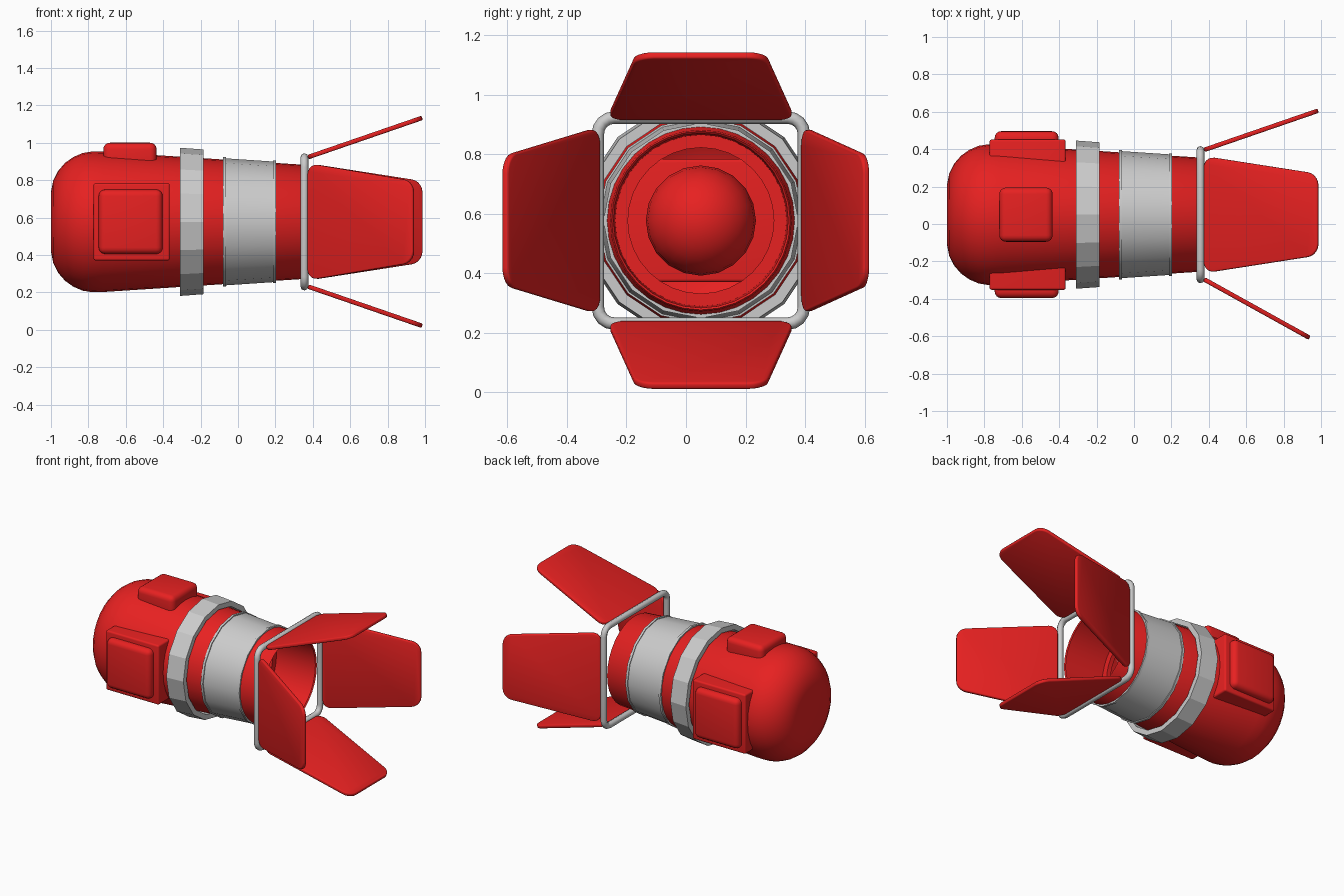
import bpy, bmesh, math
from mathutils import Vector, Matrix

if "Cube" in bpy.data.objects:
    bpy.data.objects.remove(bpy.data.objects["Cube"])

CY, CZ = 0.05, 0.577          # lamp axis runs along x through here
red = bpy.data.materials.new("red_paint")
red.diffuse_color = (0.8, 0.015, 0.015, 1)
red.use_nodes = True
red.node_tree.nodes["Principled BSDF"].inputs["Base Color"].default_value = red.diffuse_color


def finish(name, bm, mat=None, angle=35):
    bmesh.ops.recalc_face_normals(bm, faces=bm.faces)
    me = bpy.data.meshes.new(name)
    bm.to_mesh(me)
    bm.free()
    ob = bpy.data.objects.new(name, me)
    bpy.context.collection.objects.link(ob)
    if mat:
        me.materials.append(mat)
    bpy.ops.object.select_all(action='DESELECT')
    ob.select_set(True)
    bpy.context.view_layer.objects.active = ob
    bpy.ops.object.shade_smooth_by_angle(angle=math.radians(angle))
    return ob


def lathe(name, profile, sides, mat=None, closed=True, angle=35):
    """Spin an (x, radius) profile around the lamp axis."""
    bm = bmesh.new()
    vs = [bm.verts.new((x, CY, CZ + r)) for x, r in profile]
    pairs = list(zip(vs, vs[1:])) + ([(vs[-1], vs[0])] if closed else [])
    edges = [bm.edges.new(p) for p in pairs]
    bmesh.ops.spin(bm, geom=vs + edges, cent=(0, CY, CZ), axis=(1, 0, 0),
                   angle=math.tau, steps=sides, use_merge=True)
    bmesh.ops.remove_doubles(bm, verts=bm.verts, dist=1e-4)
    return finish(name, bm, mat, angle)


def box(name, lo, hi, bevel):
    lo, hi = Vector(lo), Vector(hi)
    bm = bmesh.new()
    bmesh.ops.create_cube(bm, size=1, matrix=Matrix.Translation((lo + hi) / 2)
                          @ Matrix.Diagonal((*(hi - lo), 1)))
    bmesh.ops.bevel(bm, geom=bm.edges[:], offset=bevel, segments=4,
                    profile=0.5, affect='EDGES')
    return finish(name, bm, red)


# Hollow housing: domed back, tapering barrel, recessed front lip
lathe("housing", [
    (-1.0, 0), (-1.0, 0.16), (-0.988, 0.22), (-0.962, 0.272), (-0.925, 0.315),
    (-0.88, 0.347), (-0.83, 0.368), (-0.78, 0.376), (-0.72, 0.375),
    (0.355, 0.305), (0.362, 0.3), (0.355, 0.293), (0.06, 0.288), (0.06, 0.245),
    (0.03, 0.245), (0.03, 0.308), (-0.78, 0.355), (-0.88, 0.325),
    (-0.95, 0.255), (-0.98, 0.16), (-0.98, 0)], 32, red, closed=False)

# Faceted clamp ring and sleeve with thin end rims
lathe("clamp_ring", [(-0.31, 0.396), (-0.185, 0.387), (-0.185, 0.352),
                     (-0.31, 0.36)], 16, angle=15)
lathe("sleeve", [(-0.075, 0.34), (0.195, 0.322), (0.195, 0.305),
                 (-0.075, 0.32)], 16, angle=25)
for name, x, r in (("rear_rim", -0.073, 0.346), ("front_rim", 0.195, 0.328)):
    lathe(name, [(x - 0.008, r), (x + 0.008, r), (x + 0.008, r - 0.03),
                 (x - 0.008, r - 0.03)], 16, angle=25)

# Bulb
bm = bmesh.new()
bmesh.ops.create_uvsphere(bm, u_segments=20, v_segments=12, radius=0.185,
                          matrix=Matrix.Translation((-0.2, CY, CZ))
                          @ Matrix.Rotation(math.pi / 2, 4, 'Y'))
finish("bulb", bm, red)

# Top box, and side boxes that pass right through the housing
box("top_box", (-0.72, CY - 0.145, 0.84), (-0.435, CY + 0.145, 1.0), 0.035)
box("side_plate", (-0.772, CY - 0.402, 0.37), (-0.365, CY + 0.402, 0.784), 0.012)
box("side_cover", (-0.745, CY - 0.446, 0.405), (-0.403, CY + 0.446, 0.75), 0.035)

# Rounded square frame carrying the flaps
H, R = 0.346, 0.055
cu = bpy.data.curves.new("flap_frame", 'CURVE')
cu.dimensions = '3D'
cu.bevel_depth, cu.bevel_resolution = 0.021, 2
pts = []
for q in range(4):
    a0 = q * math.pi / 2
    c = Matrix.Rotation(a0, 2) @ Vector((H - R, H - R))
    for k in range(5):
        a = a0 + k * math.pi / 8
        pts.append((0.355, CY + c.x + R * math.cos(a), CZ + c.y + R * math.sin(a), 1))
sp = cu.splines.new('POLY')
sp.points.add(len(pts) - 1)
for p, co in zip(sp.points, pts):
    p.co = co
sp.use_cyclic_u = True
bm = bmesh.new()
tmp = bpy.data.objects.new("frame_path", cu)
bpy.context.collection.objects.link(tmp)
bm.from_mesh(tmp.to_mesh())
tmp.to_mesh_clear()
bpy.data.objects.remove(tmp)
finish("flap_frame", bm, angle=60)


def flap(name, out, degrees):
    """Tapered plate hinged on the frame, opened away from the axis."""
    out, X, a = Vector(out), Vector((1, 0, 0)), math.radians(degrees)
    along = X * math.cos(a) + out * math.sin(a)
    across = X.cross(out)
    normal = along.cross(across)
    M = Matrix((along, across, normal)).transposed().to_4x4()
    M.translation = Vector((0.375, CY, CZ)) + out * 0.346
    bm = bmesh.new()
    t = 0.012
    f = bm.faces.new([bm.verts.new((u, v, -t)) for u, v in
                      ((0, -0.313), (0.645, -0.218), (0.645, 0.218), (0, 0.313))])
    bmesh.ops.bevel(bm, geom=bm.verts[:], offset=0.06, segments=5,
                    profile=0.5, affect='VERTICES')
    ext = bmesh.ops.extrude_face_region(bm, geom=bm.faces[:])
    top = [v for v in ext["geom"] if isinstance(v, bmesh.types.BMVert)]
    bmesh.ops.translate(bm, verts=top, vec=(0, 0, 2 * t))
    rims = [e for e in bm.edges if abs(e.verts[0].co.z - e.verts[1].co.z) < 1e-5]
    bmesh.ops.bevel(bm, geom=rims, offset=0.007, segments=2, profile=0.5,
                    affect='EDGES')
    bm.transform(M)
    finish(name, bm, red, 50)


flap("top_flap", (0, 0, 1), 19)
flap("bottom_flap", (0, 0, -1), 19)
flap("back_flap", (0, 1, 0), 19)
flap("front_flap", (0, -1, 0), 29)
